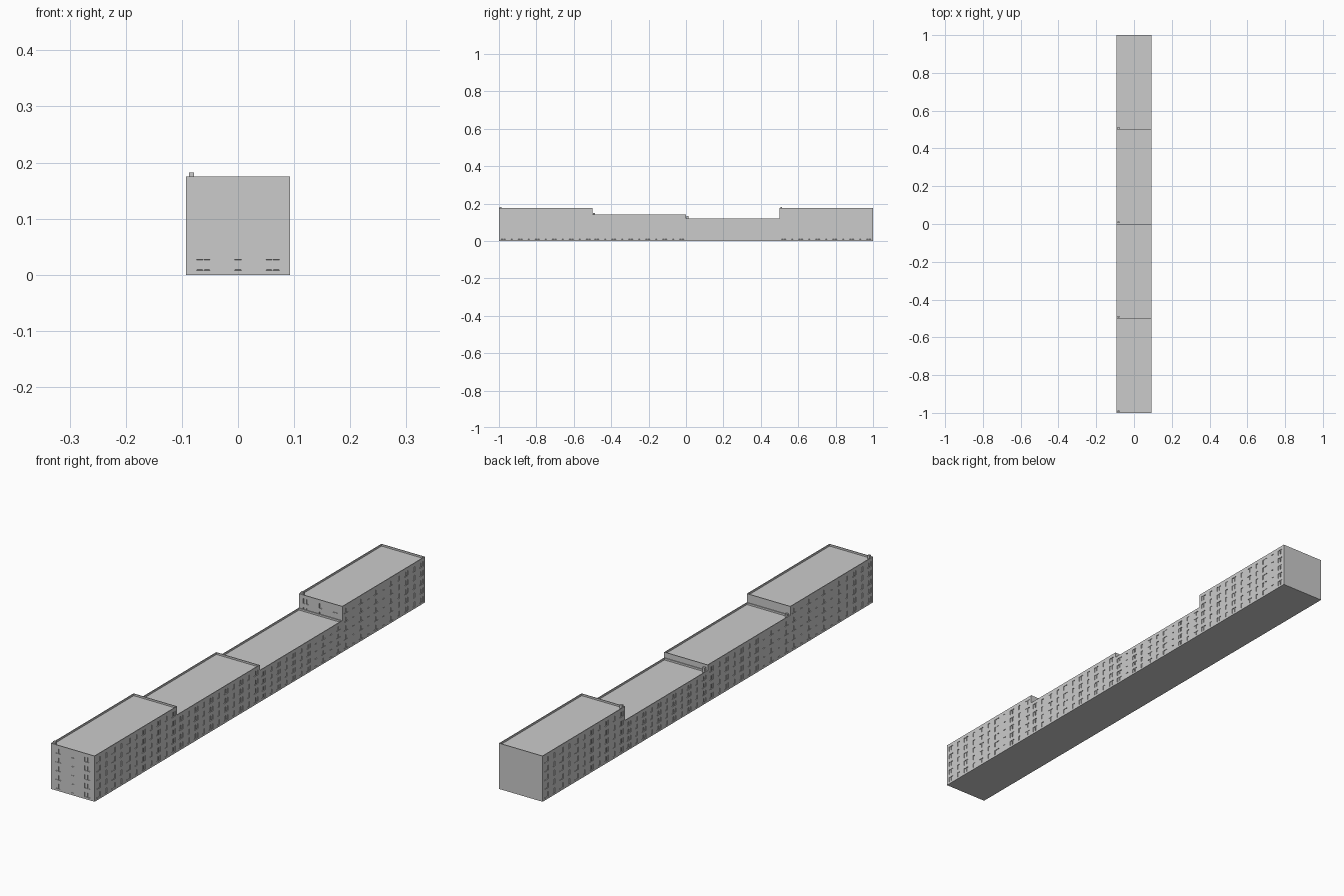
import bpy, bmesh
from mathutils import Vector

if "Cube" in bpy.data.objects:
    bpy.data.objects.remove(bpy.data.objects["Cube"])

HALF_W = 0.0925      # half width of the row
LENGTH = 0.5         # length of each house block
RIM, DROP = 0.003, 0.007   # parapet thickness and height above the roof


def finish(bm, name):
    bmesh.ops.recalc_face_normals(bm, faces=bm.faces) if name.startswith("core") else None
    mesh = bpy.data.meshes.new(name)
    bm.to_mesh(mesh)
    bm.free()
    ob = bpy.data.objects.new(name, mesh)
    bpy.context.collection.objects.link(ob)
    return ob


def facade(name, origin, along, length, height, bays):
    """Wall cut into a grid, window cells framed and pushed inwards."""
    origin, along = Vector(origin), Vector(along)
    floors = round(height / 0.034)
    usable = height - DROP
    # column lines: alternating single windows and pairs with a mullion
    us, win_cols = [0.0], set()
    bay = length / bays
    for i in range(bays):
        c = (i + 0.5) * bay
        if i % 2:
            spans = [(c - 0.006, c + 0.006)]
        else:
            spans = [(c - 0.012, c - 0.001), (c + 0.001, c + 0.012)]
        for a, b in spans:
            us += [a, b]
            win_cols.add(len(us) - 2)
    us.append(length)
    # row lines: one band of windows per floor
    vs, win_rows = [0.0], set()
    step = usable / floors
    for j in range(floors):
        vs += [(j + 0.24) * step, (j + 0.80) * step]
        win_rows.add(len(vs) - 2)
    vs.append(height)

    bm = bmesh.new()
    grid = [[bm.verts.new(origin + along * u + Vector((0, 0, v))) for v in vs] for u in us]
    windows = []
    for i in range(len(us) - 1):
        for j in range(len(vs) - 1):
            f = bm.faces.new((grid[i][j], grid[i + 1][j], grid[i + 1][j + 1], grid[i][j + 1]))
            if i in win_cols and j in win_rows:
                windows.append(f)
    bm.normal_update()
    bmesh.ops.inset_individual(bm, faces=windows, thickness=0.0002, depth=-0.0015)
    bmesh.ops.inset_individual(bm, faces=windows, thickness=0.001, depth=0)
    bmesh.ops.inset_individual(bm, faces=windows, thickness=0.0001, depth=-0.0006)
    return finish(bm, name)


def core(name, y0, height):
    """Floor, plain back wall, parapet rim and sunken roof."""
    bm = bmesh.new()

    def ring(inset, z):
        x, a, b = HALF_W - inset, y0 + inset, y0 + LENGTH - inset
        return [bm.verts.new(p) for p in ((-x, a, z), (x, a, z), (x, b, z), (-x, b, z))]

    base, top = ring(0, 0), ring(0, height)
    lip, roof = ring(RIM, height), ring(RIM, height - DROP)
    bm.faces.new(base[::-1])
    bm.faces.new((base[2], base[3], top[3], top[2]))
    for lo, hi in ((top, lip), (lip, roof)):
        for i in range(4):
            k = (i + 1) % 4
            bm.faces.new((lo[i], lo[k], hi[k], hi[i]))
    bm.faces.new(roof)
    return finish(bm, name)


def box(name, x0, x1, y0, y1, z0, z1):
    bm = bmesh.new()
    bmesh.ops.create_cube(bm, size=1)
    for v in bm.verts:
        v.co = ((x0 + x1) / 2 + v.co.x * (x1 - x0),
                (y0 + y1) / 2 + v.co.y * (y1 - y0),
                (z0 + z1) / 2 + v.co.z * (z1 - z0))
    return finish(bm, name)


# Four blocks from front to back: height and chimney top
blocks = [(0.175, 0.182), (0.142, 0.149), (0.121, 0.134), (0.175, 0.182)]
for n, (h, chimney_top) in enumerate(blocks):
    y0 = -1 + n * LENGTH
    core(f"core_{n}", y0, h)
    facade(f"front_wall_{n}", (-HALF_W, y0, 0), (1, 0, 0), 2 * HALF_W, h, 3)
    facade(f"right_wall_{n}", (HALF_W, y0, 0), (0, 1, 0), LENGTH, h, 11)
    facade(f"left_wall_{n}", (-HALF_W, y0 + LENGTH, 0), (0, -1, 0), LENGTH, h, 11)
    # Chimney in the front left roof corner
    box(f"chimney_{n}", -0.087, -0.078, y0 + 0.004, y0 + 0.013, h - DROP, chimney_top)
